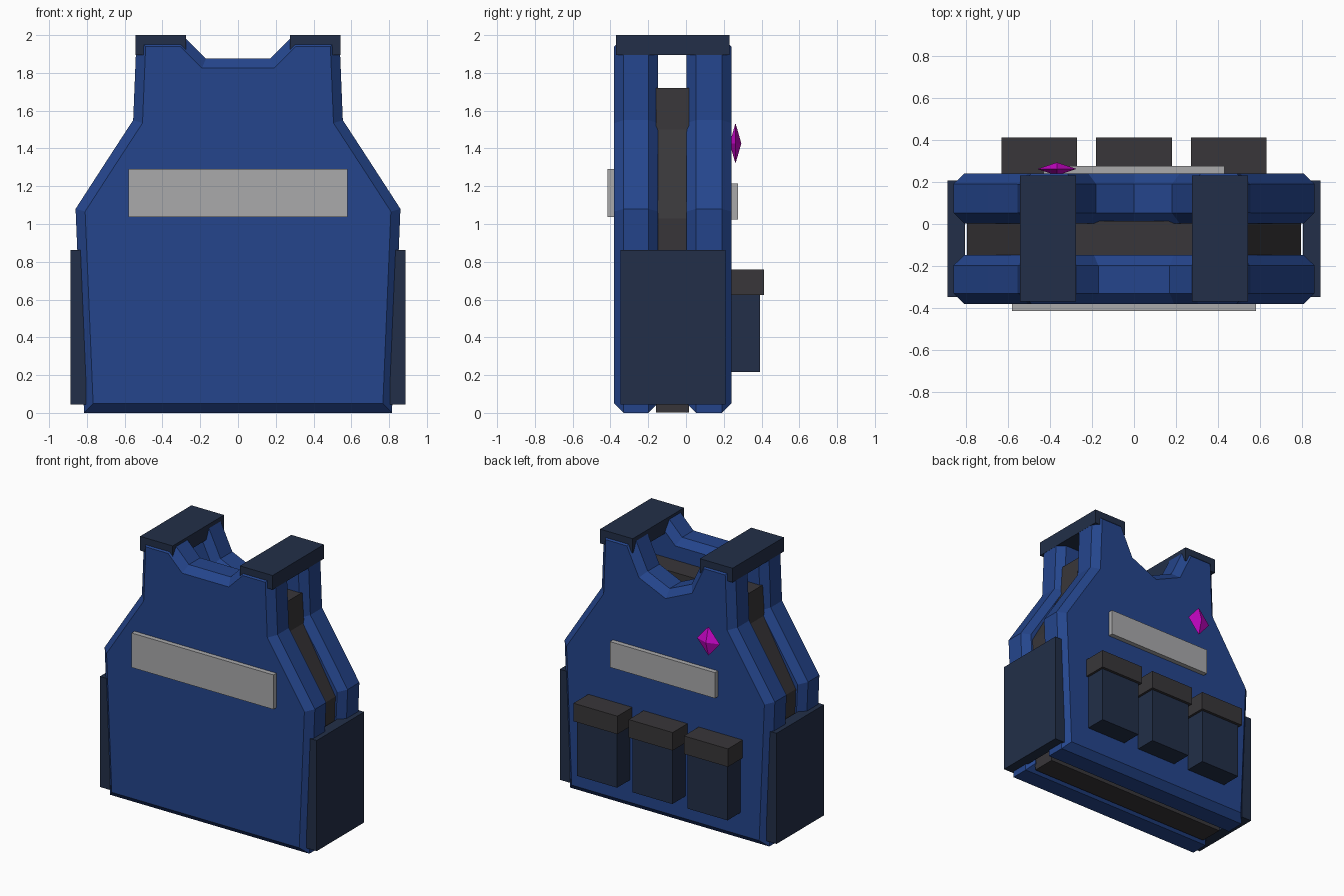
import bpy, bmesh
from mathutils import Vector

if "Cube" in bpy.data.objects:
    bpy.data.objects.remove(bpy.data.objects["Cube"])


def material(name, rgb):
    m = bpy.data.materials.new(name)
    m.diffuse_color = (*rgb, 1)
    m.use_nodes = True
    m.node_tree.nodes["Principled BSDF"].inputs["Base Color"].default_value = m.diffuse_color
    return m


BLUE = material("vest blue", (0.018, 0.060, 0.265))
NAVY = material("dark navy", (0.016, 0.028, 0.065))
CHARCOAL = material("charcoal", (0.040, 0.037, 0.041))
GREY = material("label grey", (0.40, 0.40, 0.41))
MAGENTA = material("badge magenta", (0.62, 0.002, 0.62))


def finish(bm, name, mat):
    bmesh.ops.recalc_face_normals(bm, faces=bm.faces)
    me = bpy.data.meshes.new(name)
    bm.to_mesh(me)
    bm.free()
    me.materials.append(mat)
    ob = bpy.data.objects.new(name, me)
    bpy.context.collection.objects.link(ob)
    return ob


def box(name, mat, x, y, z):
    bm = bmesh.new()
    bmesh.ops.create_cube(bm, size=1)
    for v in bm.verts:
        v.co = [(r[0] + r[1]) / 2 + c * (r[1] - r[0]) for c, r in zip(v.co, (x, y, z))]
    return finish(bm, name, mat)


def inset(pts, d):
    """Mitred inward offset of a counter-clockwise outline."""
    out = []
    for i, p in enumerate(pts):
        a = (p - pts[i - 1]).normalized()
        b = (pts[(i + 1) % len(pts)] - p).normalized()
        na, nb = Vector((-a.y, a.x)), Vector((-b.y, b.x))
        out.append(p + (na + nb) * (d / (1 + na.dot(nb))))
    return out


def panel(name, mat, half, y0, y1, chamfer=0.0):
    """Mirror a half outline (x, z), extrude it along y and chamfer both rims."""
    pts = [Vector(p) for p in half]
    pts += [Vector((-p.x, p.y)) for p in reversed(pts) if p.x > 0]
    if chamfer:
        small = inset(pts, chamfer)
        layers = [(small, y0), (pts, y0 + chamfer), (pts, y1 - chamfer), (small, y1)]
    else:
        layers = [(pts, y0), (pts, y1)]
    bm = bmesh.new()
    rings = [[bm.verts.new((p.x, y, p.y)) for p in ring] for ring, y in layers]
    n = len(pts)
    for r, s in zip(rings, rings[1:]):
        for i in range(n):
            j = (i + 1) % n
            bm.faces.new((r[i], r[j], s[j], s[i]))
    bm.faces.new(rings[0])
    bm.faces.new(rings[-1])
    return finish(bm, name, mat)


# Two padded shells sharing the same side profile, with different necklines
side = [(0.815, 0), (0.86, 1.08), (0.695, 1.335), (0.555, 1.55), (0.537, 1.99)]
panel("plain_shell", BLUE, side + [(0.285, 1.99), (0.17, 1.875)], -0.38, -0.148, 0.05)
panel("pouch_shell", BLUE, side + [(0.285, 1.99), (0.18, 1.77), (0, 1.69)], 0.003, 0.24, 0.05)

# Dark liner between the shells
panel("liner", CHARCOAL, [(0.76, 0.003), (0.795, 1.03), (0.53, 1.50), (0.515, 1.72)], -0.16, 0.015)

# Shoulder straps and side plates
for s, tag in ((1, "right"), (-1, "left")):
    box(f"shoulder_strap_{tag}", NAVY, sorted((s * 0.275, s * 0.542)), (-0.37, 0.23), (1.895, 2.0))
    box(f"side_plate_{tag}", NAVY, sorted((s * 0.805, s * 0.887)), (-0.347, 0.208), (0.045, 0.863))

# Three pouches with overhanging flaps
for i, x in enumerate((-0.452, 0, 0.452)):
    box(f"pouch_{i + 1}", NAVY, (x - 0.163, x + 0.163), (0.22, 0.393), (0.217, 0.64))
    box(f"pouch_flap_{i + 1}", CHARCOAL, (x - 0.18, x + 0.18), (0.22, 0.413), (0.625, 0.758))

# Blank label strips
box("wide_label", GREY, (-0.58, 0.58), (-0.415, -0.37), (1.037, 1.292))
box("narrow_label", GREY, (-0.43, 0.43), (0.23, 0.275), (1.025, 1.215))

# Faceted badge: a flattened octahedron
bm = bmesh.new()
c, r = Vector((-0.367, 0.262, 1.427)), (0.093, 0.031, 0.107)
for axis in range(3):
    for s in (1, -1):
        v = c.copy()
        v[axis] += s * r[axis]
        bm.verts.new(v)
bmesh.ops.convex_hull(bm, input=bm.verts)
finish(bm, "badge", MAGENTA)
